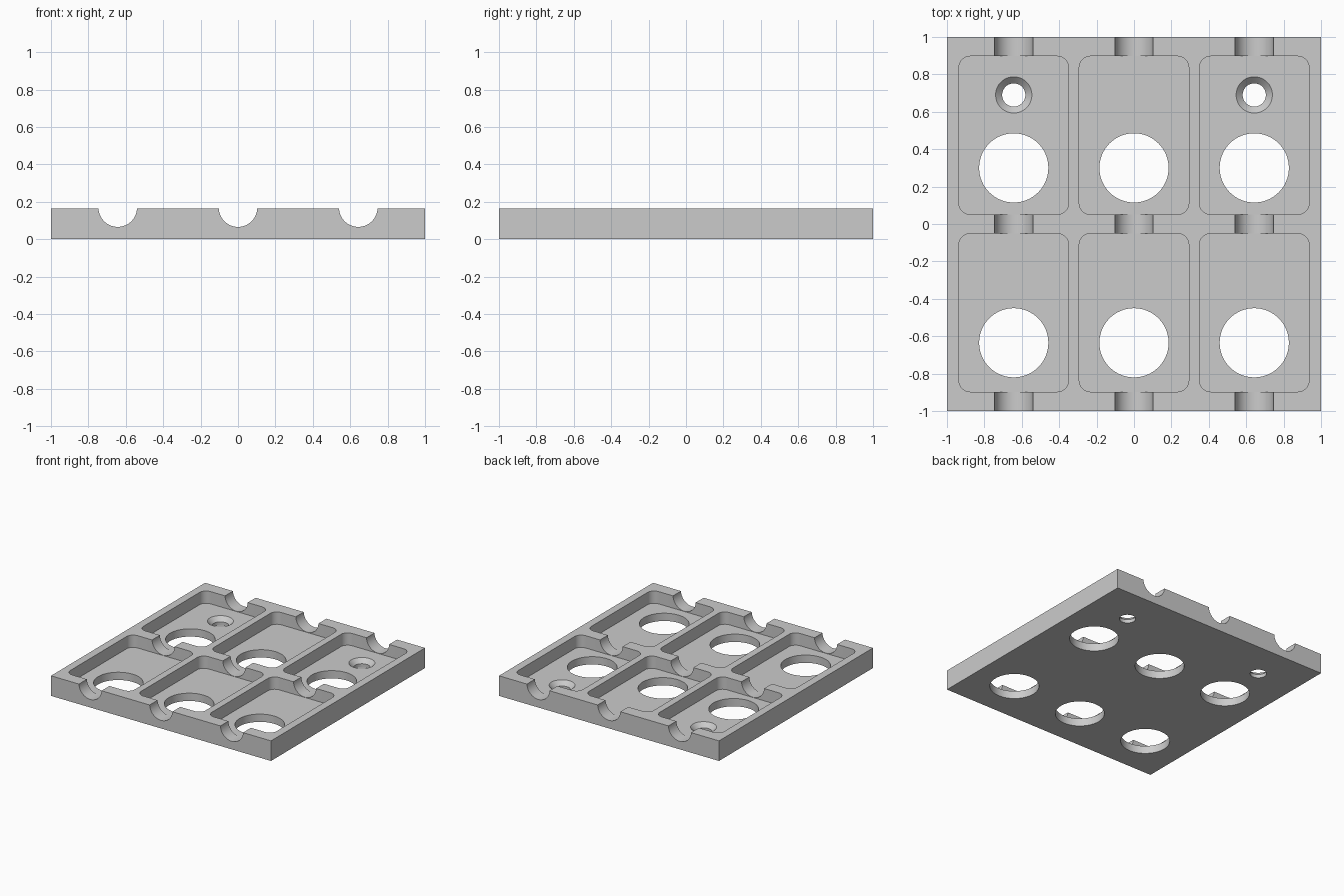
import bpy, bmesh
from math import cos, sin, pi
from mathutils import Matrix, Vector

if "Cube" in bpy.data.objects:
    bpy.data.objects.remove(bpy.data.objects["Cube"], do_unlink=True)

THICK, FLOOR = 0.165, 0.064
COLUMNS = (-0.643, 0, 0.643)
POCKET_ROWS = (-0.474, 0.474)
HOLE_ROWS = (-0.635, 0.30)

grey = bpy.data.materials.new("plain grey")
grey.use_nodes = True
grey.diffuse_color = (0.6, 0.6, 0.6, 1)
grey.node_tree.nodes["Principled BSDF"].inputs["Base Color"].default_value = grey.diffuse_color


def make_object(name, bm):
    bmesh.ops.recalc_face_normals(bm, faces=bm.faces)
    mesh = bpy.data.meshes.new(name)
    bm.to_mesh(mesh)
    bm.free()
    mesh.materials.append(grey)
    obj = bpy.data.objects.new(name, mesh)
    bpy.context.collection.objects.link(obj)
    return obj


def cone(bm, x, y, z0, z1, r0, r1, turn=Matrix()):
    """Round solid from height z0 to z1, standing at x, y."""
    place = Matrix.Translation((x, y, (z0 + z1) / 2)) @ turn
    bmesh.ops.create_cone(bm, cap_ends=True, segments=64, radius1=r0, radius2=r1,
                          depth=z1 - z0, matrix=place)


def rounded_block(bm, x, y, half_w, half_l, radius, z0, z1):
    """Upright block with rounded vertical corners."""
    verts = []
    for i, (sx, sy) in enumerate(((1, 1), (-1, 1), (-1, -1), (1, -1))):
        for step in range(9):
            a = (i + step / 8) * pi / 2
            verts.append(bm.verts.new((x + sx * (half_w - radius) + radius * cos(a),
                                       y + sy * (half_l - radius) + radius * sin(a), z0)))
    base = bm.faces.new(verts)
    top = bmesh.ops.extrude_face_region(bm, geom=[base])["geom"]
    bmesh.ops.translate(bm, vec=Vector((0, 0, z1 - z0)),
                        verts=[g for g in top if isinstance(g, bmesh.types.BMVert)])


def cut(target, bm):
    """Subtract a set of separate solids from the target."""
    cutter = make_object("cutter", bm)
    cutter.hide_render = True
    mod = target.modifiers.new("cut", "BOOLEAN")
    mod.operation, mod.solver, mod.object = "DIFFERENCE", "EXACT", cutter
    bpy.ops.object.modifier_apply(modifier=mod.name)
    bpy.data.objects.remove(cutter, do_unlink=True)


# Plate
bm = bmesh.new()
bmesh.ops.create_cube(bm, size=1, matrix=Matrix.Translation((0, 0, THICK / 2))
                      @ Matrix.Diagonal((2, 2, THICK, 1)))
plate = make_object("tray_plate", bm)
bpy.ops.object.select_all(action="DESELECT")
plate.select_set(True)
bpy.context.view_layer.objects.active = plate

# Rounded pockets
bm = bmesh.new()
for x in COLUMNS:
    for y in POCKET_ROWS:
        rounded_block(bm, x, y, 0.293, 0.423, 0.06, FLOOR, 0.4)
cut(plate, bm)

# Half-round grooves through the ridges
bm = bmesh.new()
for x in COLUMNS:
    cone(bm, x, 0, THICK + 0.004 - 1.2, THICK + 0.004 + 1.2, 0.103, 0.103,
         Matrix.Rotation(pi / 2, 4, "X"))
cut(plate, bm)

# Large through holes
bm = bmesh.new()
for x in COLUMNS:
    for y in HOLE_ROWS:
        cone(bm, x, y, -0.1, 0.3, 0.185, 0.185)
cut(plate, bm)

# Countersunk screw holes
for z0, z1, r0, r1 in ((-0.1, 0.1, 0.062, 0.062), (0.02, 0.074, 0.053, 0.107)):
    bm = bmesh.new()
    for x in (COLUMNS[0], COLUMNS[-1]):
        cone(bm, x, 0.69, z0, z1, r0, r1)
    cut(plate, bm)

bpy.ops.object.shade_smooth_by_angle(angle=pi / 6)
